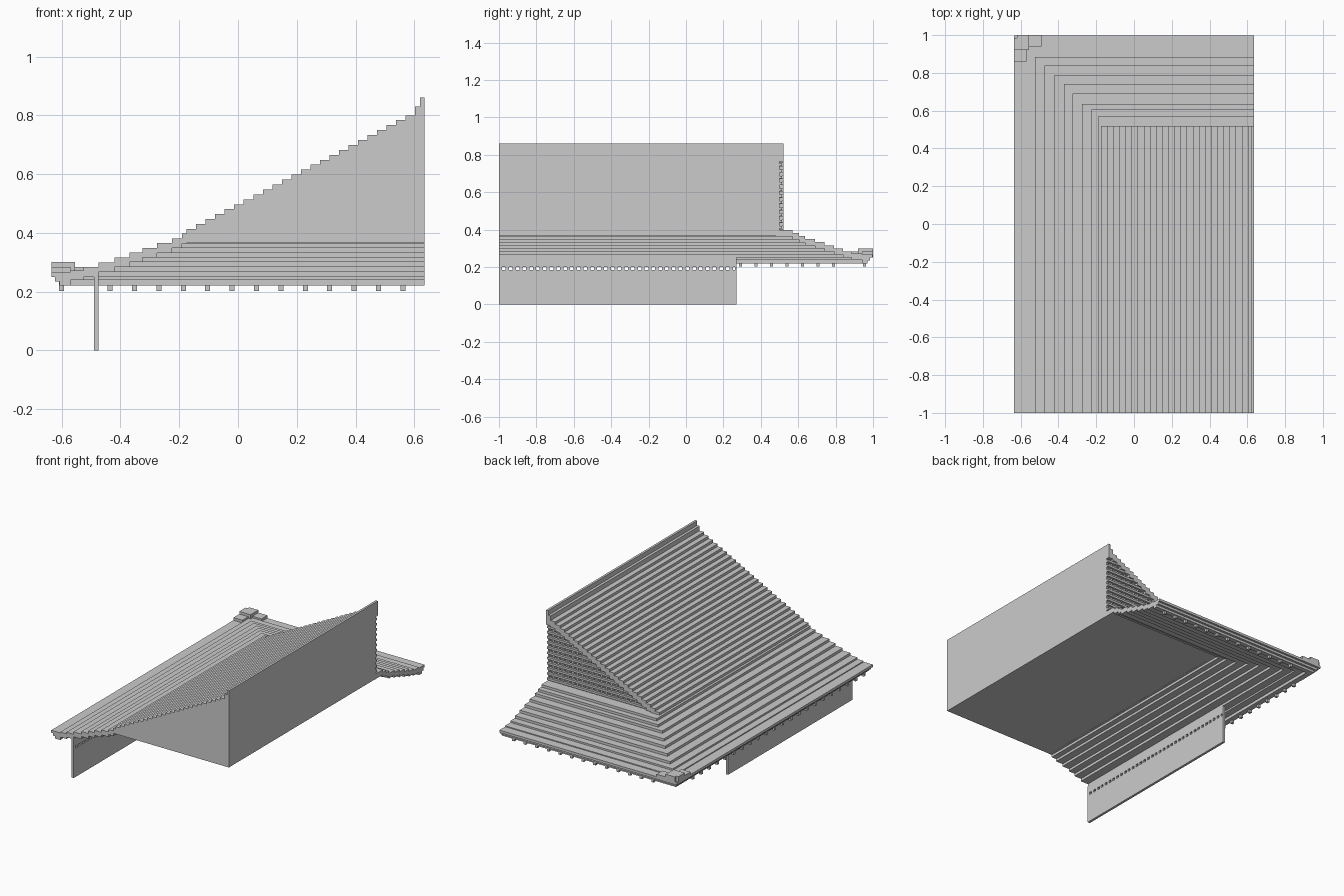
import bpy, bmesh

if "Cube" in bpy.data.objects:
    bpy.data.objects.remove(bpy.data.objects["Cube"])

XR, YF = 0.635, -1.0   # cut planes: ridge side and front side


def new_object(name, bm):
    bmesh.ops.recalc_face_normals(bm, faces=bm.faces)
    me = bpy.data.meshes.new(name)
    bm.to_mesh(me)
    bm.free()
    ob = bpy.data.objects.new(name, me)
    bpy.context.collection.objects.link(ob)
    return ob


def boxes(name, items):
    bm = bmesh.new()
    for x0, x1, y0, y1, z0, z1 in items:
        vs = bmesh.ops.create_cube(bm, size=1)["verts"]
        for v in vs:
            v.co.x = x1 if v.co.x > 0 else x0
            v.co.y = y1 if v.co.y > 0 else y0
            v.co.z = z1 if v.co.z > 0 else z0
    return new_object(name, bm)


def prism(name, pts, vec, to3d):
    bm = bmesh.new()
    f = bm.faces.new([bm.verts.new(to3d(a, b)) for a, b in pts])
    r = bmesh.ops.extrude_face_region(bm, geom=[f])
    vs = [g for g in r["geom"] if isinstance(g, bmesh.types.BMVert)]
    bmesh.ops.translate(bm, vec=vec, verts=vs)
    bm.faces.ensure_lookup_table()
    return new_object(name, bm)


def l_strip(name, x0, y0, x1, y1, z0, z1):
    # L-shaped course wrapping the hip corner
    pts = [(x0, YF), (x0, y0), (XR, y0), (XR, y1), (x1, y1), (x1, YF)]
    return prism(name, pts, (0, 0, z1 - z0), lambda a, b: (a, b, z0))


# lower hipped roof courses: outer x, outer y, top z
courses = [(-.57, .94, .272), (-.525, .885, .283), (-.475, .84, .299),
           (-.42, .79, .316), (-.37, .74, .333), (-.325, .69, .349),
           (-.275, .635, .365), (-.225, .605, .381), (-.19, .57, .397),
           (-.175, .48, 0)]
for i, (a, b) in enumerate(zip(courses, courses[1:])):
    l_strip(f"lower_course_{i + 1}", a[0], a[1], b[0], b[1], a[2] - .033, a[2])

# stepped eave edge
l_strip("eave_top", -.635, .998, -.57, .94, .25, .266)
l_strip("eave_middle", -.622, .985, -.57, .94, .235, .25)
l_strip("eave_bottom", -.607, .97, -.57, .94, .22, .235)

# upturned corner
boxes("corner_upturn", [
    (-.635, -.57, .86, .985, .25, .283), (-.62, -.49, .94, 1.0, .25, .283),
    (-.635, -.555, .92, .985, .266, .3), (-.62, -.555, .985, 1.0, .266, .3)])

# small rafter ends under both eaves
r = .0085
rafters = []
for i in range(1, 24):
    y = .955 - i * .083
    if y > YF + r:
        lift = .018 if i == 1 else 0
        rafters.append((-.6 - r, -.6 + r, y - r, y + r, .202 + lift, .236 + lift))
for i in range(14):
    x = -.518 + i * .083
    lift = .018 if i == 0 else 0
    rafters.append((x - r, x + r, .955 - r, .955 + r, .202 + lift, .236 + lift))
boxes("rafter_ends", rafters)

# upper gabled roof: stepped solid body
N = 24
dx, dz = (.603 + .175) / N, (.80 - .413) / (N - 1)
steps = [(-.175 + i * dx, .413 + i * dz) for i in range(N)] + [(.603, .83), (.62, .86)]
profile = [(XR, .365), (-.19, .365), (-.19, .397), (-.175, .397)]
for i, (x, z) in enumerate(steps):
    nx = steps[i + 1][0] if i + 1 < len(steps) else XR
    profile += [(x, z), (nx, z)]
prism("upper_roof", profile, (0, .48 - YF, 0), lambda a, b: (a, YF, b))

# verge: ends of the upper courses overhanging the gable
verge = []
for i, (x, z) in enumerate(steps):
    nx = steps[i + 1][0] if i + 1 < len(steps) else XR
    verge.append((x, nx, .478, .52, max(.381, min(z, .81) - .045), z))
boxes("gable_verge", verge)


# gable lattice: vertical bars behind horizontal bars
def under(x):
    return .413 + (x + .175) / dx * dz - .04


lattice = []
n = 22
for i in range(n):
    x = -.10 + i * .0345
    lattice.append((x, min(x + .015, XR), .478, .5, .39, under(x)))
for i in range(11):
    z = .405 + i * .0335
    x0 = -.175 + (z + .04 - .413) / dz * dx
    lattice.append((x0, XR, .495, .512, z, z + .014))
boxes("gable_lattice", lattice)

# wall under the left eave with a row of square openings
w0, w1, yb = -.49, -.474, .27
p = (yb - YF) / 35
wall = [(w0, w1, YF, yb, 0, .185), (w0, w1, YF, yb, .201, .25)]
wall += [(w0, w1, YF + i * p, YF + i * p + p * .48, .185, .201) for i in range(35)]
wall.append((w0, w1, yb - .008, yb, .185, .201))
boxes("side_wall", wall)
